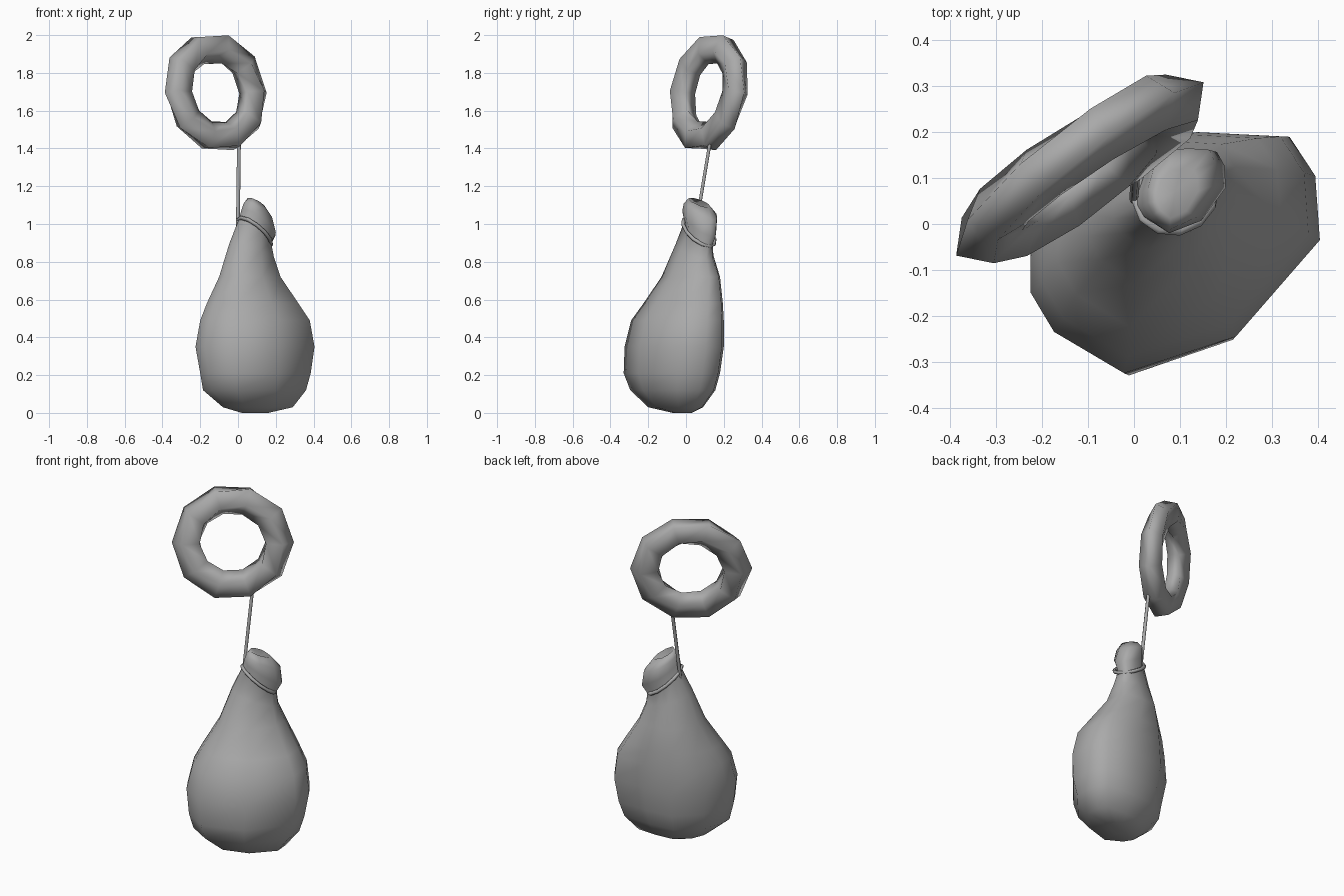
import bpy
import bmesh
from math import sin, cos, tau, radians
from mathutils import Vector

cube = bpy.data.objects.get("Cube")
if cube:
    bpy.data.objects.remove(cube, do_unlink=True)

grey = bpy.data.materials.new("plain_grey")
grey.use_nodes = True
colour = (0.4, 0.4, 0.4, 1)
grey.diffuse_color = colour
grey.node_tree.nodes["Principled BSDF"].inputs["Base Color"].default_value = colour

SLANT = radians(38)  # compass direction in which the neck slopes down


def finish(bm, name):
    """Turn a bmesh into a smooth grey object."""
    bmesh.ops.recalc_face_normals(bm, faces=bm.faces[:])
    mesh = bpy.data.meshes.new(name)
    bm.to_mesh(mesh)
    bm.free()
    mesh.materials.append(grey)
    mesh.shade_smooth()
    obj = bpy.data.objects.new(name, mesh)
    bpy.context.collection.objects.link(obj)
    return obj


def loft(name, outline, sections, dent):
    """Stretch an outline to each section's box, then skin the sections."""
    xs, ys = zip(*outline)
    bm = bmesh.new()
    rows = []
    for z, x0, x1, y0, y1, tilt in sections:
        row = []
        for px, py in outline:
            fx = (px - min(xs)) / (max(xs) - min(xs))
            fy = (py - min(ys)) / (max(ys) - min(ys))
            x = x0 + fx * (x1 - x0)
            y = y0 + fy * (y1 - y0)
            along = (x - (x0 + x1) / 2) * cos(SLANT) + (y - (y0 + y1) / 2) * sin(SLANT)
            row.append(bm.verts.new((x, y, z + tilt * along)))
        rows.append(row)
    n = len(outline)
    for low, high in zip(rows, rows[1:]):
        for i in range(n):
            k = (i + 1) % n
            bm.faces.new((low[i], low[k], high[k], high[i]))
    bm.faces.new(rows[0][::-1])
    # sunken top
    mid = sum((v.co for v in rows[-1]), Vector()) / n
    tip = bm.verts.new(mid - Vector((0, 0, dent)))
    for i in range(n):
        bm.faces.new((rows[-1][i], rows[-1][(i + 1) % n], tip))
    return finish(bm, name)


def ring(name, major, minor, n, m, twist=0):
    """Torus whose section turns by `twist` steps around the loop."""
    bm = bmesh.new()
    grid = []
    for i in range(n):
        a = tau * i / n
        row = []
        for j in range(m):
            b = tau * (j + twist * i / n) / m
            r = major + minor * cos(b)
            row.append(bm.verts.new((r * cos(a), r * sin(a), minor * sin(b))))
        grid.append(row)
    for i in range(n):
        shift = twist if i == n - 1 else 0
        nxt = grid[(i + 1) % n]
        for j in range(m):
            k = (j + 1) % m
            bm.faces.new((grid[i][j], nxt[(j + shift) % m],
                          nxt[(k + shift) % m], grid[i][k]))
    return finish(bm, name)


# Sack: flat-backed outline, swollen belly, slanted neck and bunched top
outline = [(-.22, -.07), (-.22, -.155), (-.17, -.24), (-.02, -.33),
           (.22, -.25), (.4, -.04), (.39, .1), (.335, .185),
           (.14, .195), (-.03, .18), (-.17, .06)]
sections = [
    (0, .02, .16, -.07, .03, 0),
    (.03, -.08, .29, -.2, .09, 0),
    (.12, -.185, .36, -.295, .155, 0),
    (.21, -.2, .385, -.33, .18, 0),
    (.35, -.225, .405, -.325, .2, 0),
    (.49, -.2, .38, -.29, .2, 0),
    (.58, -.165, .32, -.225, .195, 0),
    (.72, -.1, .225, -.13, .18, 0),
    (.86, -.045, .19, -.055, .145, -.35),
    (.96, .005, .175, -.008, .14, -.8),
    (1.01, .018, .2, -.02, .16, -.7),
    (1.07, .03, .18, -.012, .165, -.5),
    (1.115, .05, .14, .012, .12, -.45),
]
loft("sack", outline, sections, .035)

# Cord wound around the neck
tie = ring("neck_tie", .082, .01, 12, 6)
tie.scale = (1.4, 1, 1)
tie.rotation_euler = (0, radians(40), SLANT)
tie.location = (.09, .068, .958)

# Cord rising to the ring
curve = bpy.data.curves.new("hanging_cord", "CURVE")
curve.dimensions = "3D"
curve.bevel_depth = .01
curve.bevel_resolution = 1
curve.use_fill_caps = True
path = curve.splines.new("POLY")
points = [(0, .05, .97), (0, .06, 1.03), (.005, .127, 1.43)]
path.points.add(len(points) - 1)
for p, co in zip(path.points, points):
    p.co = (*co, 1)
curve.materials.append(grey)
cord = bpy.data.objects.new("hanging_cord", curve)
bpy.context.collection.objects.link(cord)

# Twisted ring, flattened along its axis
hoop = ring("twisted_ring", .246, .083, 10, 5, 2)
hoop.scale = (1, 1, .78)
hoop.rotation_euler = (radians(80), 0, radians(35))
hoop.location = (-.118, .12, 1.695)
